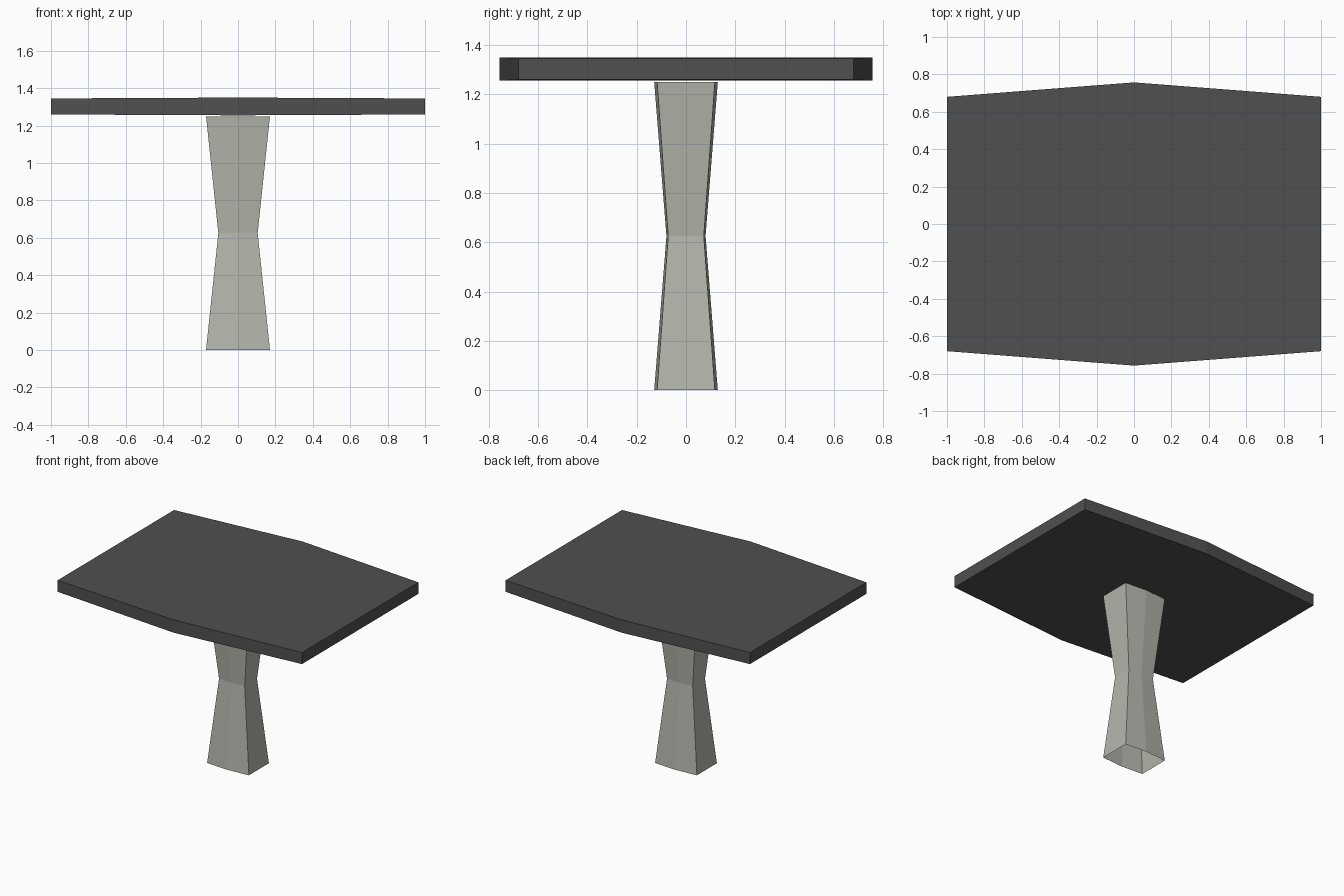
import bpy

if "Cube" in bpy.data.objects:
    bpy.data.objects.remove(bpy.data.objects["Cube"])


def material(name, rgb):
    m = bpy.data.materials.new(name)
    m.diffuse_color = (*rgb, 1)
    m.use_nodes = True
    m.node_tree.nodes["Principled BSDF"].inputs["Base Color"].default_value = m.diffuse_color
    return m


def loft(name, rings, mat, capped):
    """Join equal-length rings of points with quads, optionally closing the ends."""
    n = len(rings[0])
    verts = [p for ring in rings for p in ring]
    faces = [(k * n + i, k * n + (i + 1) % n, (k + 1) * n + (i + 1) % n, (k + 1) * n + i)
             for k in range(len(rings) - 1) for i in range(n)]
    if capped:
        faces += [tuple(reversed(range(n))), tuple(range(len(verts) - n, len(verts)))]
    mesh = bpy.data.meshes.new(name)
    mesh.from_pydata(verts, [], faces)
    mesh.materials.append(mat)
    obj = bpy.data.objects.new(name, mesh)
    bpy.context.collection.objects.link(obj)
    return obj


charcoal = material("charcoal", (0.08, 0.08, 0.08))
stone = material("stone grey", (0.456, 0.474, 0.413))

# Tabletop: slab sections along x, the middle one slightly wider and thicker
top_z = 1.3025
sections = []
for x, hy, hz in ((-1, 0.68, 0.0428), (0, 0.757, 0.0475), (1, 0.68, 0.0428)):
    sections.append([(x, -hy, top_z - hz), (x, hy, top_z - hz),
                     (x, hy, top_z + hz), (x, -hy, top_z + hz)])
loft("tabletop", sections, charcoal, True)

# Pedestal: open six-sided tube with a pinched waist
outline = [(-0.171, -0.117), (0, -0.129), (0.171, -0.117),
           (0.171, 0.117), (0, 0.129), (-0.171, 0.117)]
rings = [[(x * s, y * s, z) for x, y in outline]
         for z, s in ((0, 1), (0.625, 0.615), (1.25, 1))]
loft("pedestal", rings, stone, False)
